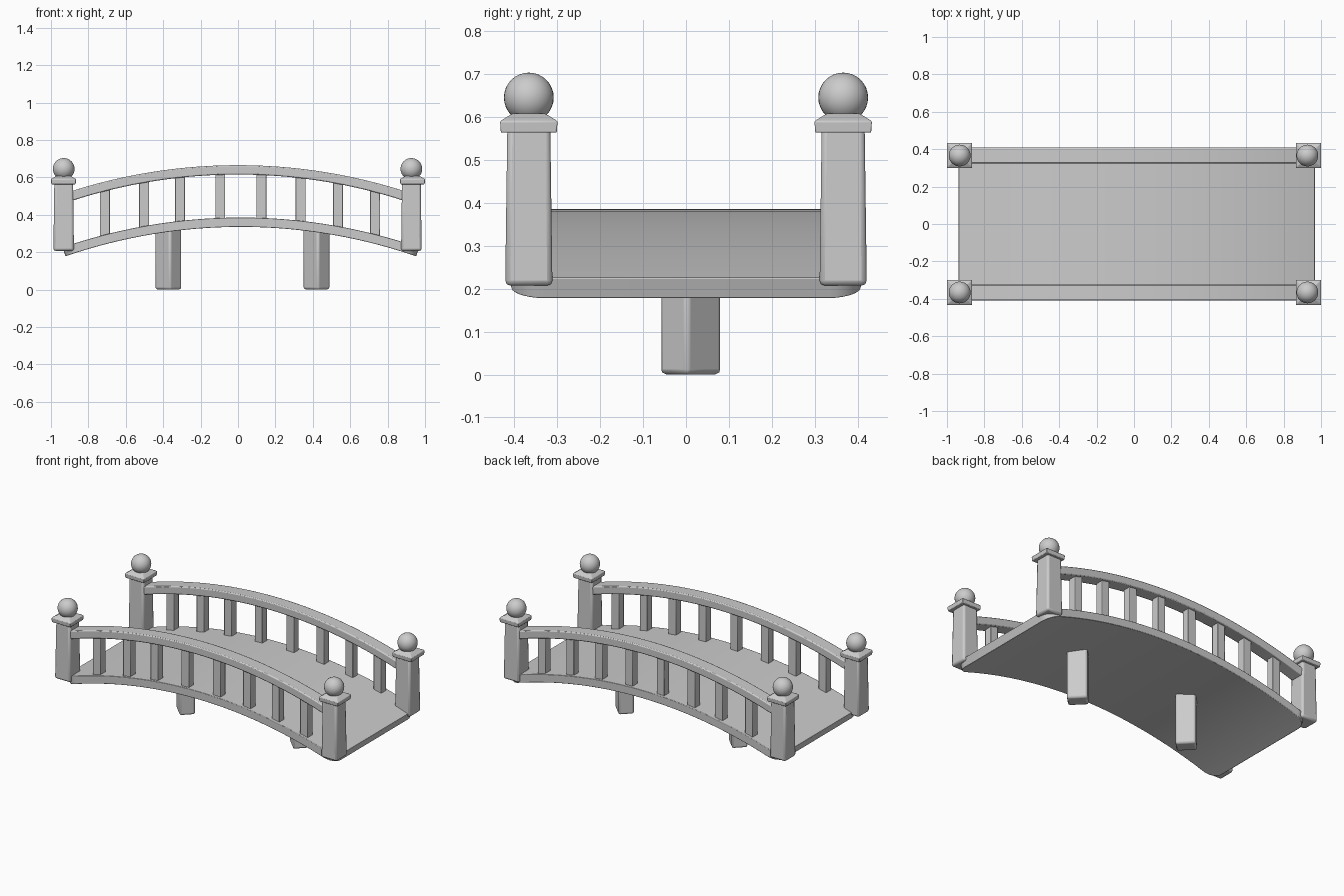
import bpy, bmesh
from math import sin, cos, pi, sqrt, radians
from mathutils import Matrix, Vector

if "Cube" in bpy.data.objects:
    bpy.data.objects.remove(bpy.data.objects["Cube"])

R = 2.9  # shared arch radius


def finish(bm, name, bevel=0.0, segments=2, angle=35):
    bmesh.ops.recalc_face_normals(bm, faces=bm.faces)
    me = bpy.data.meshes.new(name)
    bm.to_mesh(me)
    bm.free()
    ob = bpy.data.objects.new(name, me)
    bpy.context.collection.objects.link(ob)
    if bevel:
        m = ob.modifiers.new("Bevel", 'BEVEL')
        m.width, m.segments = bevel, segments
        m.limit_method, m.angle_limit = 'ANGLE', radians(30)
    bpy.ops.object.select_all(action='DESELECT')
    ob.select_set(True)
    bpy.context.view_layer.objects.active = ob
    bpy.ops.object.shade_smooth_by_angle(angle=radians(angle))
    return ob


def loft(name, x, y, levels, bevel=0.0, rot=0.0):
    """Stack of rectangles (z, width, depth) joined into a solid."""
    bm = bmesh.new()
    rings = []
    for z, w, d in levels:
        ring = []
        for sx, sy in ((-1, -1), (1, -1), (1, 1), (-1, 1)):
            p = Matrix.Rotation(rot, 3, 'Z') @ Vector((sx * w / 2, sy * d / 2, z))
            ring.append(bm.verts.new(p + Vector((x, y, 0))))
        rings.append(ring)
    for a, b in zip(rings, rings[1:]):
        for i in range(4):
            j = (i + 1) % 4
            bm.faces.new((a[i], a[j], b[j], b[i]))
    bm.faces.new(rings[0])
    bm.faces.new(rings[-1])
    return finish(bm, name, bevel)


def arched_slab(name, cx, z_mid, half_len, y0, y1, thick, corner=0.0, bevel=0.006):
    """Slab bent over a circular arch, with optional rounded plan corners."""
    n = 48
    s_vals = [-half_len + 2 * half_len * i / n for i in range(n + 1)]
    if corner:  # extra stations where the plan corners curve
        ends = [half_len - corner * (1 - cos(pi / 2 * k / 6)) for k in range(7)]
        mid = [s for s in s_vals if abs(s) < half_len - corner - 0.005]
        s_vals = sorted(mid + ends + [-e for e in ends])
    bm = bmesh.new()
    rings = []
    for s in s_vals:
        d = max(0.0, abs(s) - (half_len - corner))
        inset = corner - sqrt(max(0.0, corner ** 2 - d ** 2)) if corner else 0.0
        a = s / R
        ring = []
        for y, t in ((y0 + inset, -1), (y1 - inset, -1), (y1 - inset, 1), (y0 + inset, 1)):
            r = R + t * thick / 2
            ring.append(bm.verts.new((cx + r * sin(a), y, z_mid - R + r * cos(a))))
        rings.append(ring)
    for a, b in zip(rings, rings[1:]):
        for i in range(4):
            j = (i + 1) % 4
            bm.faces.new((a[i], a[j], b[j], b[i]))
    bm.faces.new(rings[0])
    bm.faces.new(rings[-1])
    return finish(bm, name, bevel)


def arch_z(x, top):
    return top - R + sqrt(R * R - x * x)


# Walking deck
arched_slab("deck", 0.015, 0.36, 0.963, -0.407, 0.407, 0.05, corner=0.075)

# Support legs, turned diagonally
for side, x in (("left", -0.372), ("right", 0.42)):
    loft(side + "_leg", x, 0.011, [(0, 0.116, 0.092), (0.34, 0.116, 0.092)],
         0.012, radians(-45))

for side, sy in (("front", -1), ("back", 1)):
    yc = sy * 0.366
    # Handrail
    arched_slab(side + "_handrail", 0.0, 0.64, 0.905, yc - 0.042, yc + 0.042, 0.05)
    # Balusters
    for i, x in enumerate((-0.712, -0.502, -0.31, -0.095, 0.125, 0.335, 0.535, 0.733)):
        lo, hi = arch_z(x - 0.015, 0.36), arch_z(x, 0.64)
        loft(f"{side}_baluster_{i + 1}", x, yc, [(lo, 0.053, 0.05), (hi, 0.053, 0.05)], 0.003)
    # End posts with cap and ball
    for end, x in (("left", -0.932), ("right", 0.927)):
        tag = f"{side}_{end}"
        loft(tag + "_post", x, yc, [(0.207, 0.11, 0.11), (0.575, 0.1, 0.1)], 0.012)
        xc = -0.933 if x < 0 else 0.933
        loft(tag + "_post_cap", xc, yc, [(0.563, 0.13, 0.13), (0.59, 0.134, 0.134),
                                         (0.608, 0.075, 0.075)], 0.003)
        bm = bmesh.new()
        bmesh.ops.create_uvsphere(bm, u_segments=32, v_segments=16, radius=0.058,
                                  matrix=Matrix.Translation((x, yc, 0.645)))
        finish(bm, tag + "_ball")
